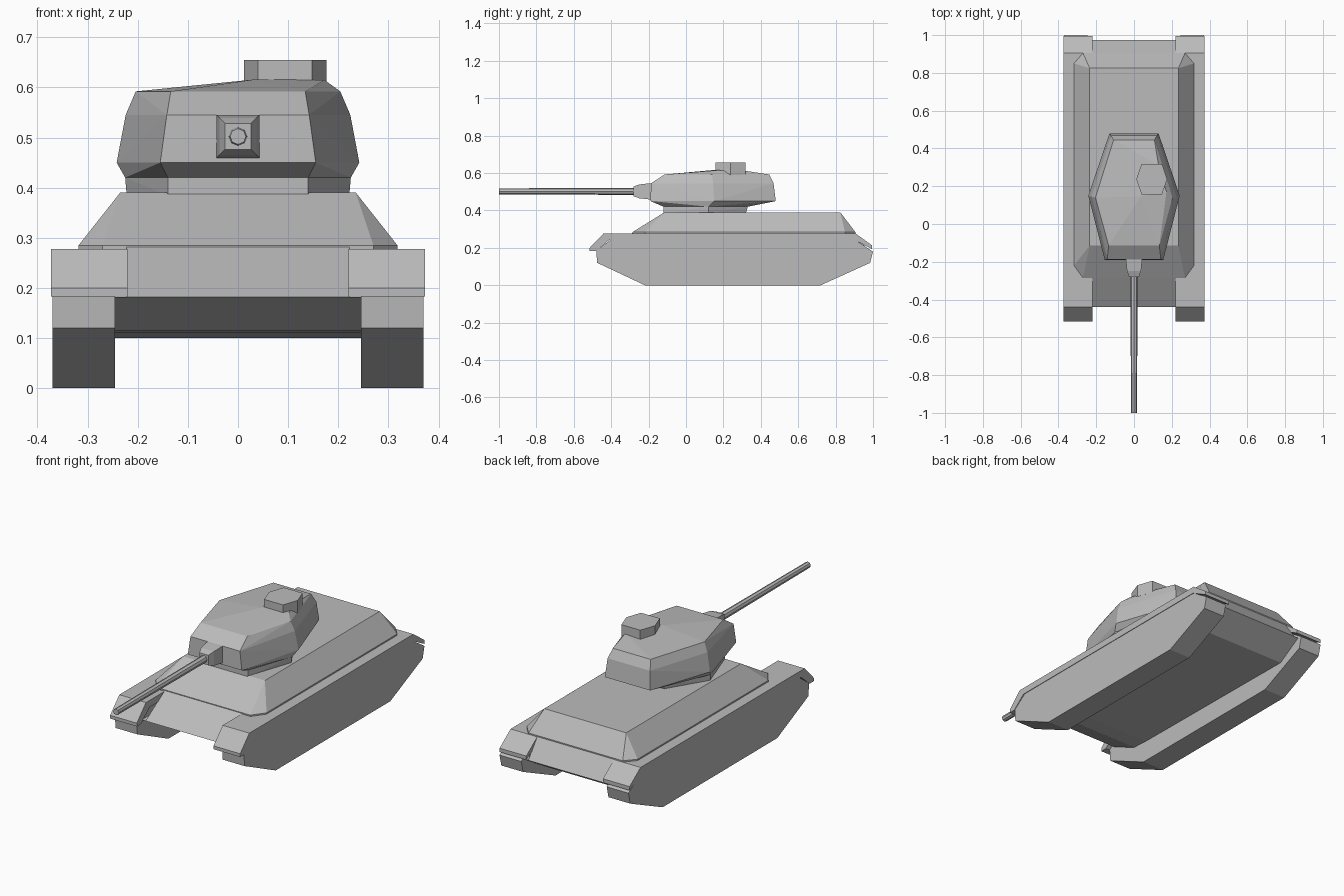
import bpy, bmesh, math
from mathutils import Matrix, Vector

if "Cube" in bpy.data.objects:
    bpy.data.objects.remove(bpy.data.objects["Cube"])

grey = bpy.data.materials.new("plain grey")
grey.diffuse_color = (0.5, 0.5, 0.5, 1)
grey.use_nodes = True
grey.node_tree.nodes["Principled BSDF"].inputs["Base Color"].default_value = grey.diffuse_color


def finish(name, bm):
    bmesh.ops.recalc_face_normals(bm, faces=bm.faces)
    mesh = bpy.data.meshes.new(name)
    bm.to_mesh(mesh)
    bm.free()
    mesh.materials.append(grey)
    ob = bpy.data.objects.new(name, mesh)
    bpy.context.collection.objects.link(ob)
    return ob


def side_prism(name, profile, x0, x1):
    """Extrude a (y, z) outline along x."""
    bm = bmesh.new()
    face = bm.faces.new([bm.verts.new((x0, y, z)) for y, z in profile])
    ext = bmesh.ops.extrude_face_region(bm, geom=[face])
    moved = [v for v in ext["geom"] if isinstance(v, bmesh.types.BMVert)]
    bmesh.ops.translate(bm, verts=moved, vec=(x1 - x0, 0, 0))
    return finish(name, bm)


def faceted(name, points, mirror=True):
    """Convex flat-sided body through the points, mirrored across x = 0."""
    pts = {p for p in points}
    if mirror:
        pts |= {(-x, y, z) for x, y, z in points}
    bm = bmesh.new()
    for p in sorted(pts):
        bm.verts.new(p)
    res = bmesh.ops.convex_hull(bm, input=bm.verts[:])
    loose = [v for v in bm.verts if not v.link_faces]
    bmesh.ops.delete(bm, geom=loose, context='VERTS')
    bmesh.ops.dissolve_limit(bm, angle_limit=math.radians(1), verts=bm.verts[:], edges=bm.edges[:])
    return finish(name, bm)


# Tracks and bent mudguards on both sides
track = [(-0.48, 0.185), (-0.475, 0.12), (-0.22, 0), (0.72, 0), (0.985, 0.12),
         (1.0, 0.18), (0.90, 0.245), (-0.40, 0.245)]
guard = [(-0.515, 0.20), (-0.44, 0.278), (0.905, 0.278), (0.995, 0.213), (0.995, 0.193),
         (0.90, 0.243), (-0.41, 0.243), (-0.48, 0.183), (-0.515, 0.183)]
for side, s in (("right", 1), ("left", -1)):
    side_prism(side + "_track", track, s * 0.245, s * 0.37)
    side_prism(side + "_mudguard", guard, s * 0.22, s * 0.373)

# Hull: centre body, lower tub and flared upper casing
side_prism("hull_body", [(-0.115, 0.39), (-0.44, 0.182), (0.975, 0.182), (0.825, 0.39)], -0.222, 0.222)
side_prism("lower_hull", [(-0.44, 0.182), (-0.29, 0.115), (-0.2, 0.11), (0.84, 0.10),
                          (0.975, 0.182)], -0.245, 0.245)
casing = [(0.235, -0.115, 0.39), (0.235, 0.825, 0.39)]
for z in (0.285, 0.27):
    casing += [(0.318, -0.22, z), (0.27, -0.285, z), (0.318, 0.85, z), (0.27, 0.905, z)]
faceted("upper_hull", casing)


# Turret: ring, then faceted shell with a roof raised on the right
def level(z, front, middle, rear):
    return [(x, y, z) for x, y in (front, middle, rear)]


faceted("turret_ring", level(0.385, (0.14, -0.12), (0.222, 0.12), (0.10, 0.32))
        + level(0.42, (0.14, -0.12), (0.225, 0.12), (0.10, 0.33)))
shell = (level(0.42, (0.14, -0.12), (0.225, 0.12), (0.10, 0.33))
         + level(0.45, (0.155, -0.19), (0.242, 0.15), (0.13, 0.48))
         + level(0.545, (0.142, -0.187), (0.224, 0.145), (0.122, 0.468))
         + level(0.592, (0.134, -0.115), (0.204, 0.14), (0.108, 0.445)))
shell += [(-x, y, z) for x, y, z in shell]
shell += [(0.035, 0.145, 0.616), (0.172, 0.17, 0.615), (0.13, 0.31, 0.613)]
faceted("turret_shell", shell, mirror=False)

# Six-sided hatch
hatch = [(x, y, z) for z in (0.59, 0.655) for x, y in
         ((0.012, 0.237), (0.04, 0.157), (0.148, 0.157), (0.176, 0.237), (0.148, 0.318), (0.04, 0.318))]
faceted("commander_hatch", hatch, mirror=False)

# Gun mount and eight-sided barrel
mount = []
for y, r in ((-0.17, 0.043), (-0.195, 0.043), (-0.25, 0.037), (-0.28, 0.026)):
    mount += [(r, y, 0.502 + r), (r, y, 0.502 - r)]
faceted("gun_mount", mount)
bm = bmesh.new()
bmesh.ops.create_cone(bm, cap_ends=True, segments=8, radius1=0.019, radius2=0.016, depth=0.75,
                      matrix=Matrix.Translation(Vector((0, -0.625, 0.502)))
                      @ Matrix.Rotation(math.radians(90), 4, 'X'))
finish("gun_barrel", bm)
